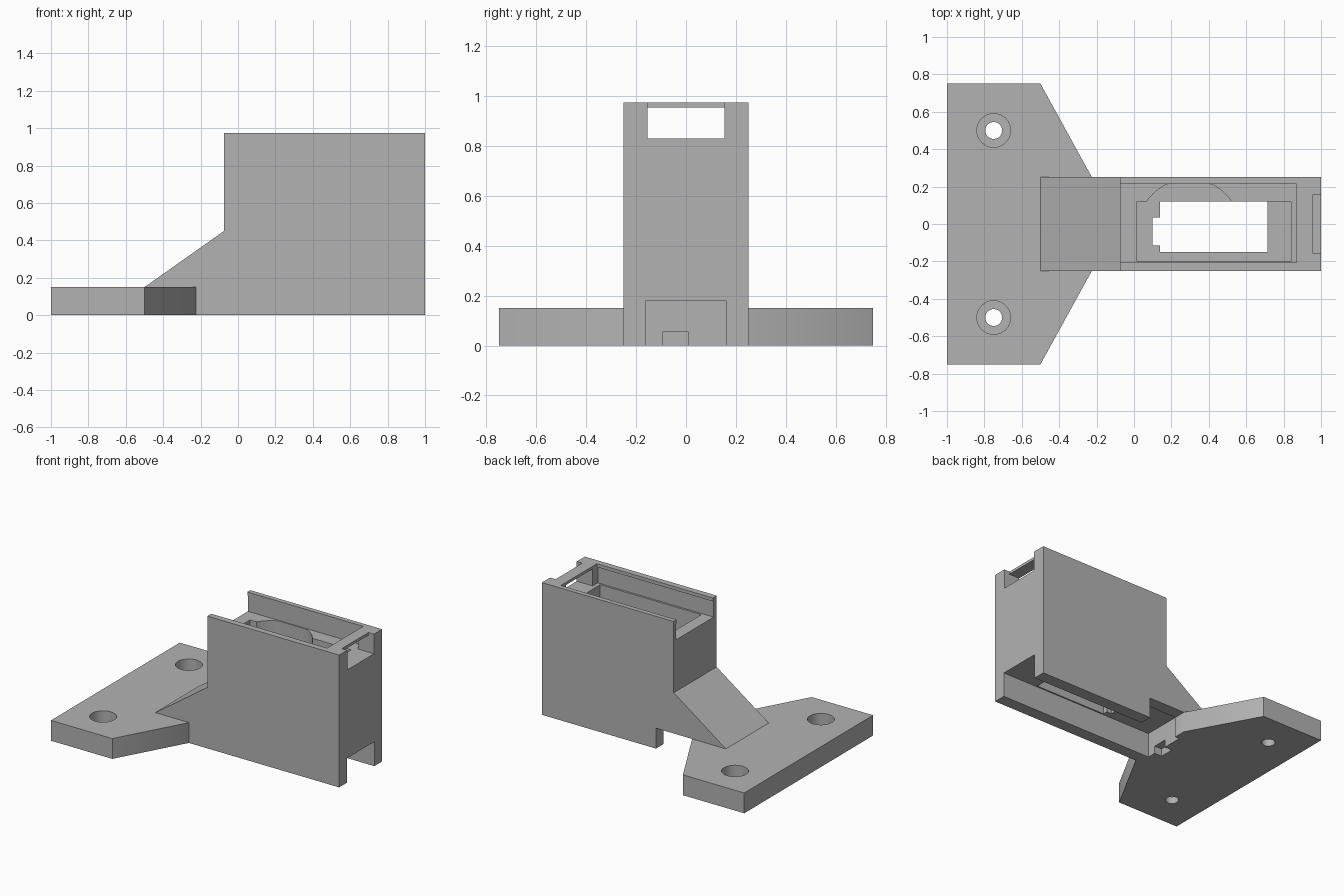
import bpy, bmesh, math
from mathutils import Vector

old = bpy.data.objects.get("Cube")
if old:
    bpy.data.objects.remove(old, do_unlink=True)

grey = bpy.data.materials.new("plain_grey")
grey.use_nodes = True
COLOUR = (0.45, 0.45, 0.45, 1)
grey.diffuse_color = COLOUR
grey.node_tree.nodes["Principled BSDF"].inputs["Base Color"].default_value = COLOUR


def prism(name, points, direction):
    """Extrude a closed outline of 3D points along a direction."""
    bm = bmesh.new()
    face = bm.faces.new([bm.verts.new(p) for p in points])
    ext = bmesh.ops.extrude_face_region(bm, geom=[face])
    moved = [g for g in ext["geom"] if isinstance(g, bmesh.types.BMVert)]
    bmesh.ops.translate(bm, verts=moved, vec=Vector(direction))
    bmesh.ops.recalc_face_normals(bm, faces=bm.faces)
    mesh = bpy.data.meshes.new(name)
    bm.to_mesh(mesh)
    bm.free()
    mesh.materials.append(grey)
    obj = bpy.data.objects.new(name, mesh)
    bpy.context.collection.objects.link(obj)
    return obj


def upright(name, outline, z0, z1):
    return prism(name, [(x, y, z0) for x, y in outline], (0, 0, z1 - z0))


def box(name, xs, ys, zs):
    (x0, x1), (y0, y1) = xs, ys
    return upright(name, [(x0, y0), (x1, y0), (x1, y1), (x0, y1)], *zs)


def disc(cx, cy, r, n=48):
    steps = [math.tau * i / n for i in range(n)]
    return [(cx + r * math.cos(a), cy + r * math.sin(a)) for a in steps]


def cut(target, cutter):
    """Subtract the cutter, then discard it."""
    cutter.hide_render = True
    mod = target.modifiers.new("cut", "BOOLEAN")
    mod.operation = "DIFFERENCE"
    mod.solver = "EXACT"
    mod.object = cutter
    bpy.context.view_layer.objects.active = target
    bpy.ops.object.modifier_apply(modifier=mod.name)
    bpy.data.objects.remove(cutter, do_unlink=True)


# Mounting plate with tapered shoulders
half = [(-1, 0.75), (-0.5, 0.75), (-0.225, 0.25)]
plate = upright("mounting_plate", half + [(x, -y) for x, y in reversed(half)], 0, 0.15)

# Counterbored screw holes
for side in (-1, 1):
    cut(plate, upright("screw_hole", disc(-0.75, 0.5 * side, 0.045), -0.1, 0.3))
    cut(plate, upright("counterbore", disc(-0.75, 0.5 * side, 0.09), 0.05, 0.3))

# Upright housing with a sloping brace that sits on the plate
profile = [(-0.225, 0), (1, 0), (1, 0.975), (-0.075, 0.975),
           (-0.075, 0.45), (-0.5, 0.15), (-0.225, 0.15)]
housing = prism("housing", [(x, -0.25, z) for x, z in profile], (0, 0.5, 0))

# Lid slot, open at one end, with a narrow lip along the top
cut(housing, box("lid_slot", (-0.2, 0.87), (-0.215, 0.222), (0.83, 0.95)))
cut(housing, box("slot_mouth", (-0.2, 0.87), (-0.205, 0.215), (0.9, 1.1)))

# End window and the notch in front of its crossbar
cut(housing, box("end_window", (0.8, 1.1), (-0.155, 0.155), (0.83, 0.955)))
cut(housing, box("end_notch", (0.955, 1.1), (-0.155, 0.155), (0.83, 1.1)))

# Deep pocket with a rounded bulge on one side
POCKET_FLOOR = 0.25
cut(housing, box("pocket", (0.015, 0.84), (-0.2, 0.12), (POCKET_FLOOR, 0.9)))
arc = [(0.295 + 0.275 * math.cos(a), min(0.215, -0.035 + 0.275 * math.sin(a)))
       for a in (math.pi * i / 40 for i in range(41))]
cut(housing, upright("bulge", arc, POCKET_FLOOR, 0.9))

# Opening through the pocket floor, with a small tab slot
cut(housing, box("floor_opening", (0.14, 0.715), (-0.15, 0.12), (0.1, 0.4)))
cut(housing, box("tab_slot", (0.1, 0.2), (-0.115, 0.035), (0.1, 0.4)))

# Channel along the underside and the gap in the back wall
for part in (housing, plate):
    cut(part, box("under_channel", (-0.26, 1.1), (-0.16, 0.16), (-0.1, 0.18)))
cut(housing, box("side_gap", (-0.3, 0.07), (0.1, 0.4), (-0.1, 0.15)))

# Small port in the closed end of the channel
cut(plate, box("end_port", (-0.32, -0.2), (-0.095, 0.01), (-0.1, 0.055)))

# Smooth round walls, keep sharp edges
bpy.ops.object.select_all(action="DESELECT")
for part in (plate, housing):
    part.select_set(True)
bpy.context.view_layer.objects.active = housing
bpy.ops.object.shade_smooth_by_angle(angle=math.radians(30))
